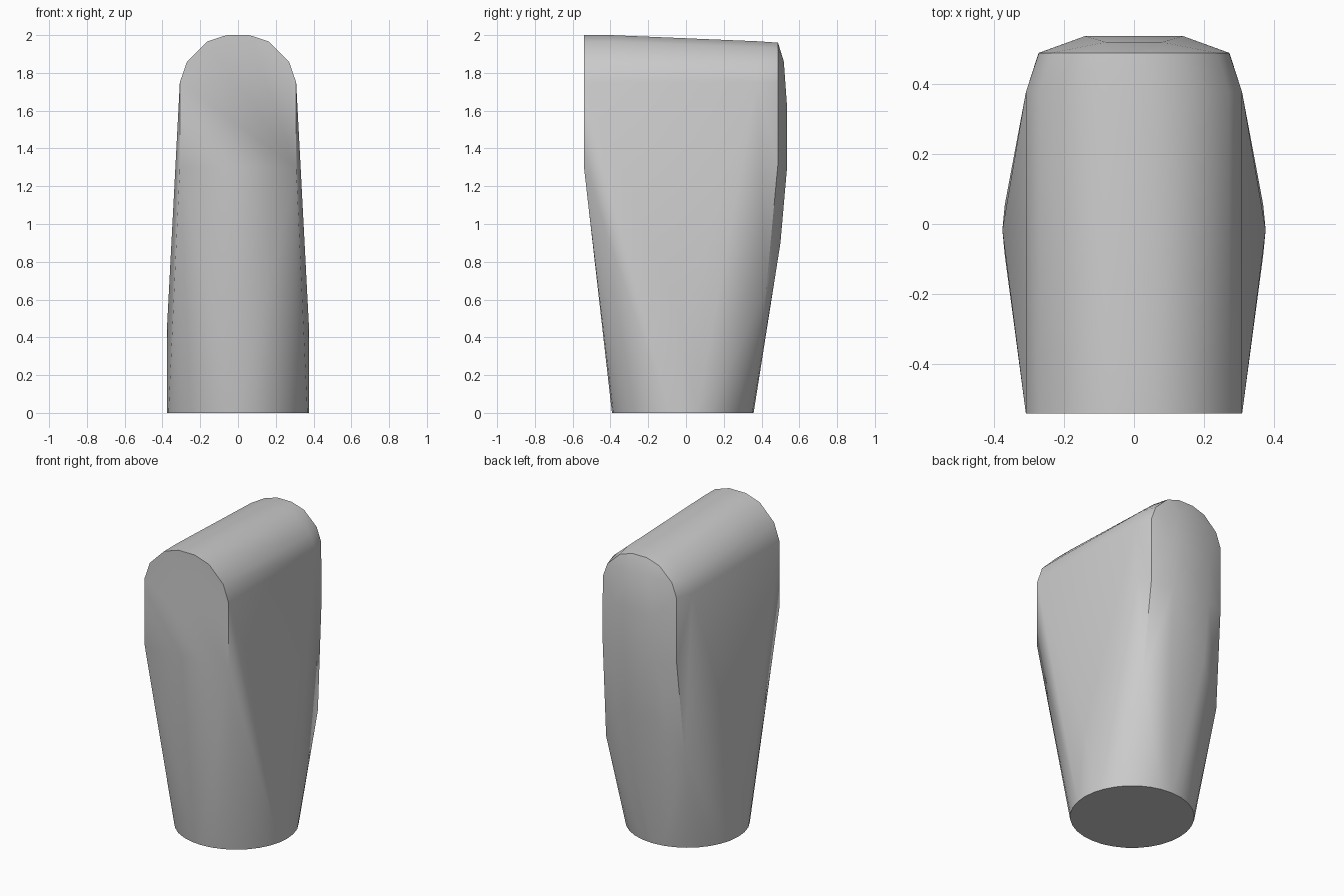
import bpy
import bmesh
from math import cos, sin, pi, radians

cube = bpy.data.objects.get("Cube")
if cube:
    bpy.data.objects.remove(cube, do_unlink=True)

# Single flat colour
grey = bpy.data.materials.new("plain_grey")
grey.use_nodes = True
colour = (0.6, 0.6, 0.6, 1)
grey.diffuse_color = colour
grey.node_tree.nodes["Principled BSDF"].inputs["Base Color"].default_value = colour

# Half profile of the rounded crown: x and height above the shoulder
ARCH = [(0.06, 0.25), (0.165, 0.215), (0.27, 0.11), (0.308, 0)]
SHOULDER = 1.75


def arch(y, width=1, height=1):
    """Half section of the crown at depth y."""
    return [(x * width, y, SHOULDER + h * height) for x, h in ARCH]


# Crown sections from front to back, falling slightly and narrowing at the rear
half = arch(-0.54) + arch(-0.4) + arch(0.375, 1, 0.87) + arch(0.487, 0.88, 0.84)

# Lower front corner, side swell and rear crease
half += [(0.308, -0.54, 1.3), (0.375, -0.017, 0.47),
         (0.272, 0.487, 1.32), (0.29, 0.425, 0.66)]

# Gently bulging rear panel
half += [(0.14, 0.535, 1.3), (0.14, 0.535, 1.62),
         (0.08, 0.518, 1.86), (0.13, 0.5, 0.9)]

# Mirror the half body and add the round foot
points = [(s * x, y, z) for x, y, z in half for s in (1, -1)]
SIDES = 32
points += [(0.375 * cos(2 * pi * i / SIDES),
            0.375 * sin(2 * pi * i / SIDES) - 0.017, 0) for i in range(SIDES)]

# Stretch one skin over the sections
bm = bmesh.new()
for p in points:
    bm.verts.new(p)
bmesh.ops.convex_hull(bm, input=bm.verts[:])
loose = [v for v in bm.verts if not v.link_faces]
bmesh.ops.delete(bm, geom=loose, context='VERTS')
bmesh.ops.dissolve_limit(bm, angle_limit=radians(0.5),
                         verts=bm.verts[:], edges=bm.edges[:])
bmesh.ops.recalc_face_normals(bm, faces=bm.faces[:])
mesh = bpy.data.meshes.new("tapered_body")
bm.to_mesh(mesh)
bm.free()
mesh.materials.append(grey)

body = bpy.data.objects.new("tapered_body", mesh)
bpy.context.collection.objects.link(body)
bpy.ops.object.select_all(action='DESELECT')
body.select_set(True)
bpy.context.view_layer.objects.active = body
bpy.ops.object.shade_smooth_by_angle(angle=radians(30))
